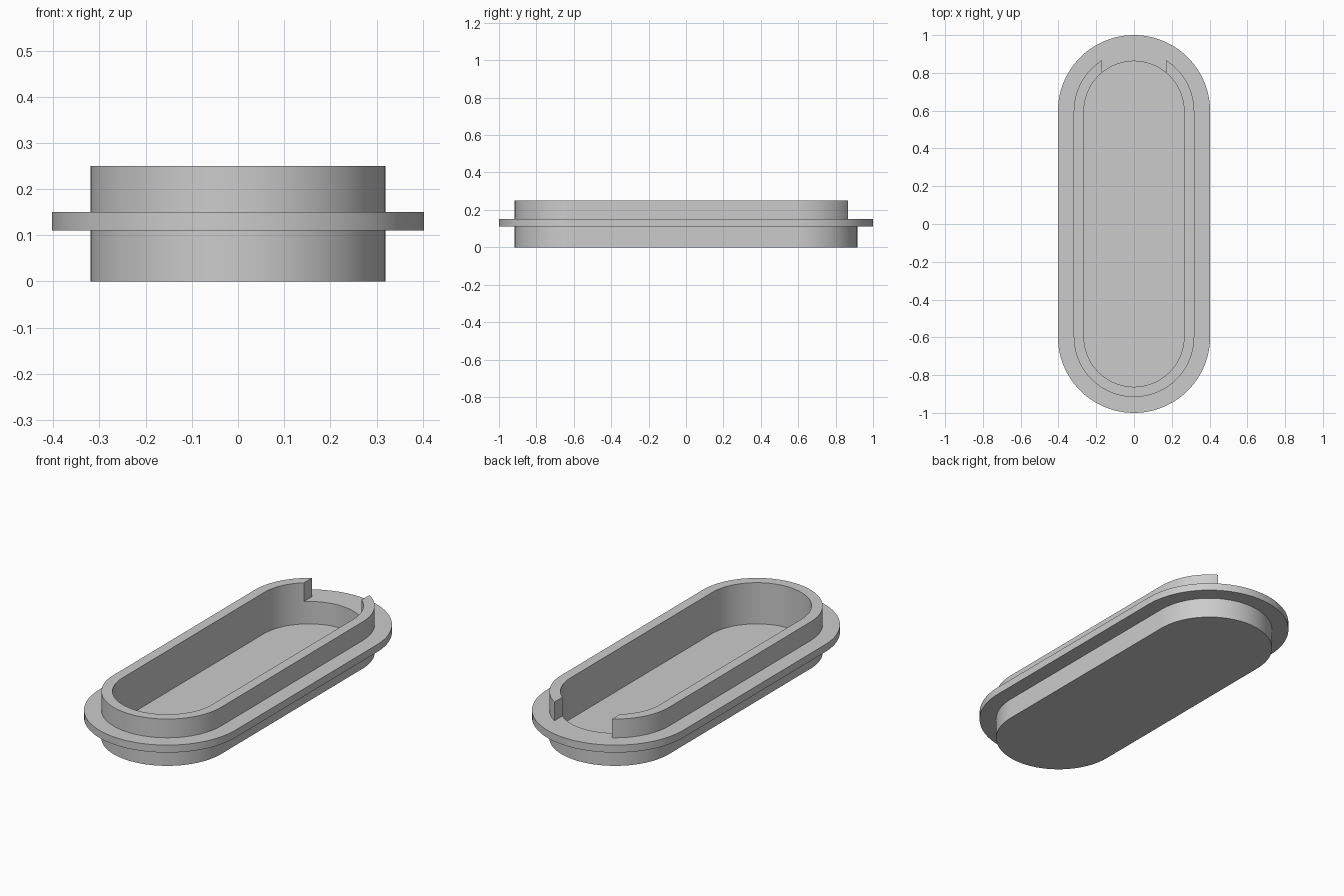
import bpy, bmesh, math

cube = bpy.data.objects.get("Cube")
if cube:
    bpy.data.objects.remove(cube, do_unlink=True)

HALF_STRAIGHT = 0.597   # arc centres at y = +/- this
ARC_STEPS = 48
BODY_R, FLANGE_R, CAVITY_R = 0.319, 0.403, 0.265
FLOOR_Z, FLANGE_LOW, FLANGE_TOP, RIM_TOP = 0.03, 0.11, 0.15, 0.25
NOTCH_HALF = 0.17

grey = bpy.data.materials.new("plain grey")
grey.use_nodes = True
colour = (0.6, 0.6, 0.6, 1)
grey.diffuse_color = colour
grey.node_tree.nodes["Principled BSDF"].inputs["Base Color"].default_value = colour


def stadium(bm, radius, z):
    """Ring of vertices around a rounded slot shape."""
    ring = []
    for side in (1, -1):
        for i in range(ARC_STEPS + 1):
            a = math.pi * i / ARC_STEPS
            ring.append(bm.verts.new((side * radius * math.cos(a),
                                      side * (HALF_STRAIGHT + radius * math.sin(a)), z)))
    return ring


def make_object(name, bm):
    bmesh.ops.recalc_face_normals(bm, faces=bm.faces)
    mesh = bpy.data.meshes.new(name)
    bm.to_mesh(mesh)
    bm.free()
    mesh.materials.append(grey)
    obj = bpy.data.objects.new(name, mesh)
    bpy.context.collection.objects.link(obj)
    return obj


# Slot tray: plug below, flange around the middle, rim above, hollow inside
profile = [(BODY_R, 0), (BODY_R, FLANGE_LOW), (FLANGE_R, FLANGE_LOW),
           (FLANGE_R, FLANGE_TOP), (BODY_R, FLANGE_TOP), (BODY_R, RIM_TOP),
           (CAVITY_R, RIM_TOP), (CAVITY_R, FLOOR_Z)]
bm = bmesh.new()
rings = [stadium(bm, r, z) for r, z in profile]
for low, high in zip(rings, rings[1:]):
    for i in range(len(low)):
        j = (i + 1) % len(low)
        bm.faces.new((low[i], low[j], high[j], high[i]))
bm.faces.new(rings[0])
bm.faces.new(rings[-1])
tray = make_object("slot_tray", bm)

# Notch through the back of the rim, down to the flange
bm = bmesh.new()
bmesh.ops.create_cube(bm, size=1)
for v in bm.verts:
    v.co.x *= 2 * NOTCH_HALF
    v.co.y = HALF_STRAIGHT + 0.25 + v.co.y * 0.5
    v.co.z = FLANGE_TOP if v.co.z < 0 else RIM_TOP + 0.1
cutter = make_object("notch_cutter", bm)
cutter.hide_render = True

bpy.ops.object.select_all(action="DESELECT")
tray.select_set(True)
bpy.context.view_layer.objects.active = tray
cut = tray.modifiers.new("notch", "BOOLEAN")
cut.operation = "DIFFERENCE"
cut.solver = "EXACT"
cut.object = cutter
bpy.ops.object.modifier_apply(modifier=cut.name)
bpy.data.objects.remove(cutter, do_unlink=True)

bpy.ops.object.shade_smooth_by_angle(angle=math.radians(30))
